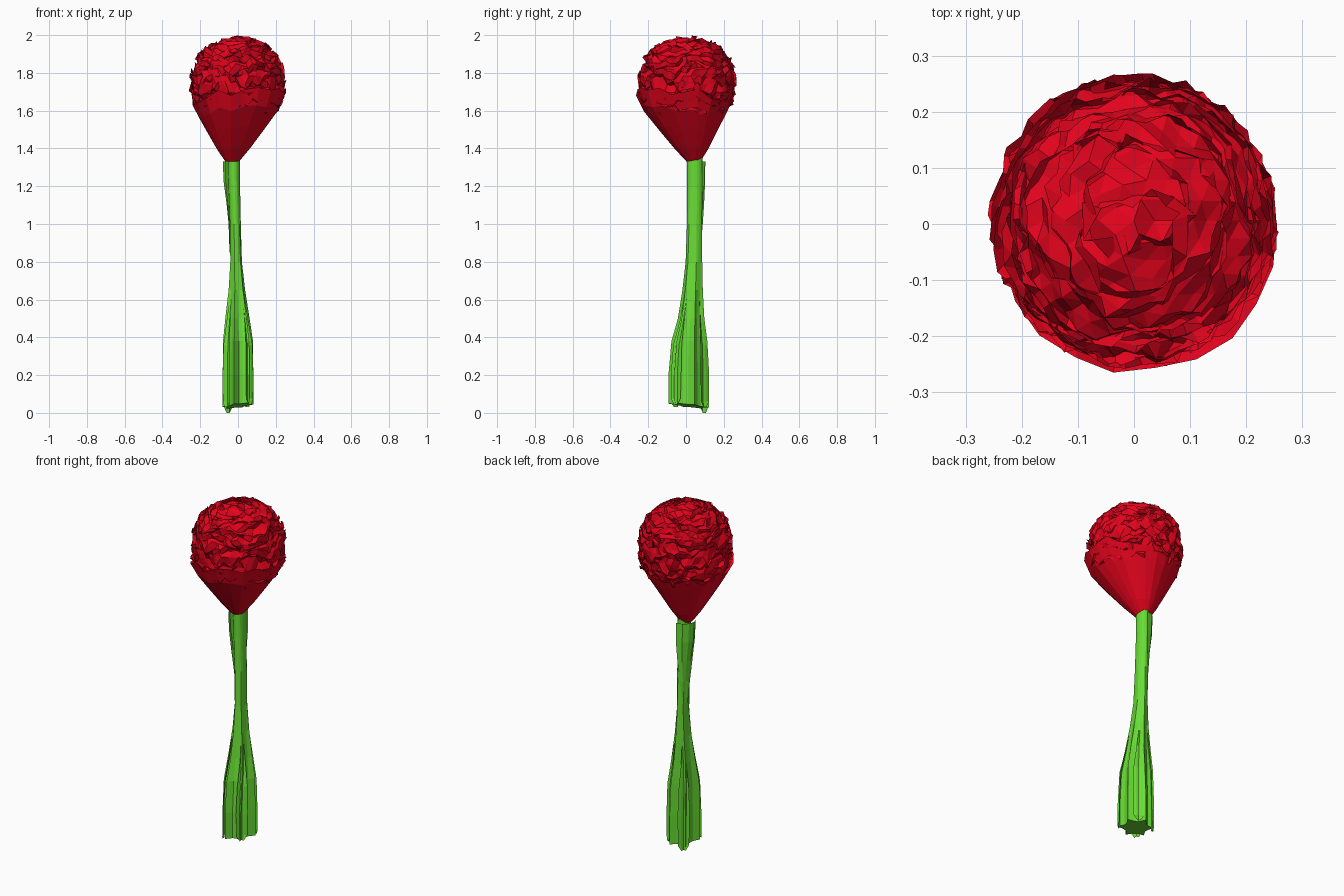
import bpy, bmesh, random
from math import sin, cos, pi, radians, copysign

if "Cube" in bpy.data.objects:
    bpy.data.objects.remove(bpy.data.objects["Cube"])

random.seed(7)


def material(name, color):
    m = bpy.data.materials.new(name)
    m.diffuse_color = color
    m.use_nodes = True
    m.node_tree.nodes["Principled BSDF"].inputs["Base Color"].default_value = m.diffuse_color
    return m


RED = material("petal_red", (0.78, 0.001, 0.012, 1))
GREEN = material("stem_green", (0.14, 0.72, 0.035, 1))


def finish(name, bm, mat):
    me = bpy.data.meshes.new(name)
    bm.to_mesh(me)
    bm.free()
    me.materials.append(mat)
    ob = bpy.data.objects.new(name, me)
    bpy.context.collection.objects.link(ob)
    return ob


def loft(name, rings, mat, closed=True, cap=False):
    bm = bmesh.new()
    rows = [[bm.verts.new(p) for p in ring] for ring in rings]
    n = len(rows[0])
    for a, b in zip(rows, rows[1:]):
        for i in range(n if closed else n - 1):
            j = (i + 1) % n
            bm.faces.new((a[i], a[j], b[j], b[i]))
    if cap:
        bm.faces.new(rows[0][::-1])
        bm.faces.new(rows[-1])
    return finish(name, bm, mat)


def lerp_table(table, z):
    for a, b in zip(table, table[1:]):
        if z <= b[0]:
            f = (z - a[0]) / (b[0] - a[0])
            return [p + (q - p) * f for p, q in zip(a, b)]
    return table[-1]


# Stem: fluted at the foot, round at the top (z, cx, cy, rx, ry, groove depth)
STEM = [(0.03, 0.0, 0.015, 0.082, 0.108, 0.34), (0.2, 0.0, 0.015, 0.082, 0.108, 0.34),
        (0.38, 0.0, 0.018, 0.08, 0.095, 0.34), (0.5, -0.003, 0.027, 0.065, 0.07, 0.28),
        (0.65, -0.006, 0.035, 0.044, 0.054, 0.18), (0.8, -0.01, 0.042, 0.031, 0.044, 0.1),
        (1.0, -0.014, 0.045, 0.029, 0.04, 0.03), (1.2, -0.02, 0.047, 0.03, 0.04, 0.0),
        (1.36, -0.022, 0.046, 0.032, 0.04, 0.0)]
RIDGES = [1 if i % 3 == 0 else random.uniform(0, 0.25) for i in range(18)]
rings = []
for k, (z, cx, cy, rx, ry, g) in enumerate(STEM):
    ring = []
    for i, ridge in enumerate(RIDGES):
        a = 2 * pi * (i + 0.8) / 18
        s = 1.03 - g * (1 - ridge)
        x, y = cx + rx * s * cos(a), cy + ry * s * sin(a)
        dz = 0.12 * (x - y) + 0.01 if k == 0 else 0
        ring.append((x, y, max(0.012, z + dz)))
    rings.append(ring)
loft("stem", rings, GREEN, cap=True)


# Leaves folded around the stem: angle, half width, levels (z, radius x, radius y, width factor)
def leaf(name, angle, half, levels):
    rings = []
    for z, rx, ry, w in levels:
        _, cx, cy, *_ = lerp_table(STEM, max(z, 0.03))
        ring = []
        for u in (-1, -0.5, 0, 0.5, 1):
            a, s = radians(angle + half * w * u), 0.86 + 0.14 * abs(u)
            ring.append((cx + rx * s * cos(a), cy + ry * s * sin(a), z))
        rings.append(ring)
    loft(name, rings, GREEN, closed=False)


leaf("upper_leaf", 150, 75, [(0.85, 0.034, 0.038, 0.3), (0.98, 0.037, 0.044, 0.6),
                             (1.1, 0.046, 0.05, 0.9), (1.22, 0.06, 0.056, 1),
                             (1.33, 0.064, 0.058, 1)])
for i, (angle, foot) in enumerate([(128, 0.0), (222, 0.03), (318, 0.045), (55, 0.03)]):
    leaf(f"lower_leaf_{i + 1}", angle, 20,
         [(foot, 0.086, 0.106, 0.35), (foot + 0.03, 0.088, 0.108, 0.9), (0.2, 0.088, 0.108, 1),
          (0.36, 0.084, 0.098, 0.9), (0.5, 0.064, 0.07, 0.6), (0.6, 0.048, 0.055, 0.4)])

# Cup of outer petals with a ragged rim, higher at the front right
CUP = [(1.33, -0.03, 0.04, 0.036), (1.4, -0.024, 0.03, 0.09), (1.5, -0.014, 0.014, 0.156),
       (1.6, -0.004, 0.0, 0.222), (1.66, 0.0, -0.003, 0.254), (1.75, 0.004, -0.004, 0.266)]
N = 22
rim = [1.675 + 0.03 * cos(2 * pi * i / N) - 0.03 * sin(2 * pi * i / N)
       + random.uniform(-0.03, 0.03) for i in range(N)]
wob = [random.uniform(0.97, 1.03) for _ in range(N)]
rings = []
for t, inset in ((0, 1), (0.2, 1), (0.48, 1), (0.76, 1), (1, 1), (0.93, 0.92)):
    ring = []
    for i in range(N):
        a = 2 * pi * i / N
        z = 1.33 + (rim[i] - 1.33) * t
        _, cx, cy, r = lerp_table(CUP, z)
        r *= wob[i] * inset
        ring.append((cx + r * cos(a), cy + r * sin(a), z))
    rings.append(ring)
loft("outer_petals", rings, RED)


# Squarish dome: point at polar angle p, turn a, fraction s of full size
def dome(p, a, s):
    r = abs(sin(p)) ** 0.85
    h = copysign(abs(cos(p)) ** 0.85, cos(p))
    return (0.253 * s * r * cos(a), 0.006 + 0.259 * s * r * sin(a),
            min(2.0, 1.74 + 0.25 * s * h))


# Crinkled heart showing between the ruffles
bm = bmesh.new()
bmesh.ops.create_icosphere(bm, subdivisions=4, radius=1)
for v in bm.verts:
    x, y, z = v.co
    r = max(1e-6, (x * x + y * y) ** 0.5)
    s = random.uniform(0.88, 1.0)
    k = s * r ** 0.85 / r
    v.co = (0.253 * k * x, 0.006 + 0.259 * k * y, 1.74 + 0.25 * s * copysign(abs(z) ** 0.85, z))
bmesh.ops.delete(bm, geom=[v for v in bm.verts if v.co.z < 1.58], context='VERTS')
finish("blossom_core", bm, RED)

# Ruffled petal tiers, bases tucked under and frilled edges pointing up and out
TIERS = 10
for k in range(TIERS):
    p = radians(11 + 96 * k / (TIERS - 1))
    n = max(8, int(2 * pi * 0.25 * sin(p) / 0.027))
    wave = random.uniform(0, 6)
    lobes = 2 + k // 2
    rows = []
    for dp, s, jp, js in ((0.1, 0.84, 0.03, 0.02), (0.06, 0.95, 0.06, 0.03),
                          (-0.01, 1.0, 0.08, 0.035)):
        row = []
        for i in range(n):
            a = 2 * pi * (i + random.uniform(-0.3, 0.3)) / n
            q = p + dp + 0.09 * sin(lobes * a + wave) + random.uniform(-jp, jp)
            row.append(dome(q, a, s + random.uniform(-js, js)))
        rows.append(row[::-1])
    loft(f"ruffle_{k + 1}", rows, RED)
